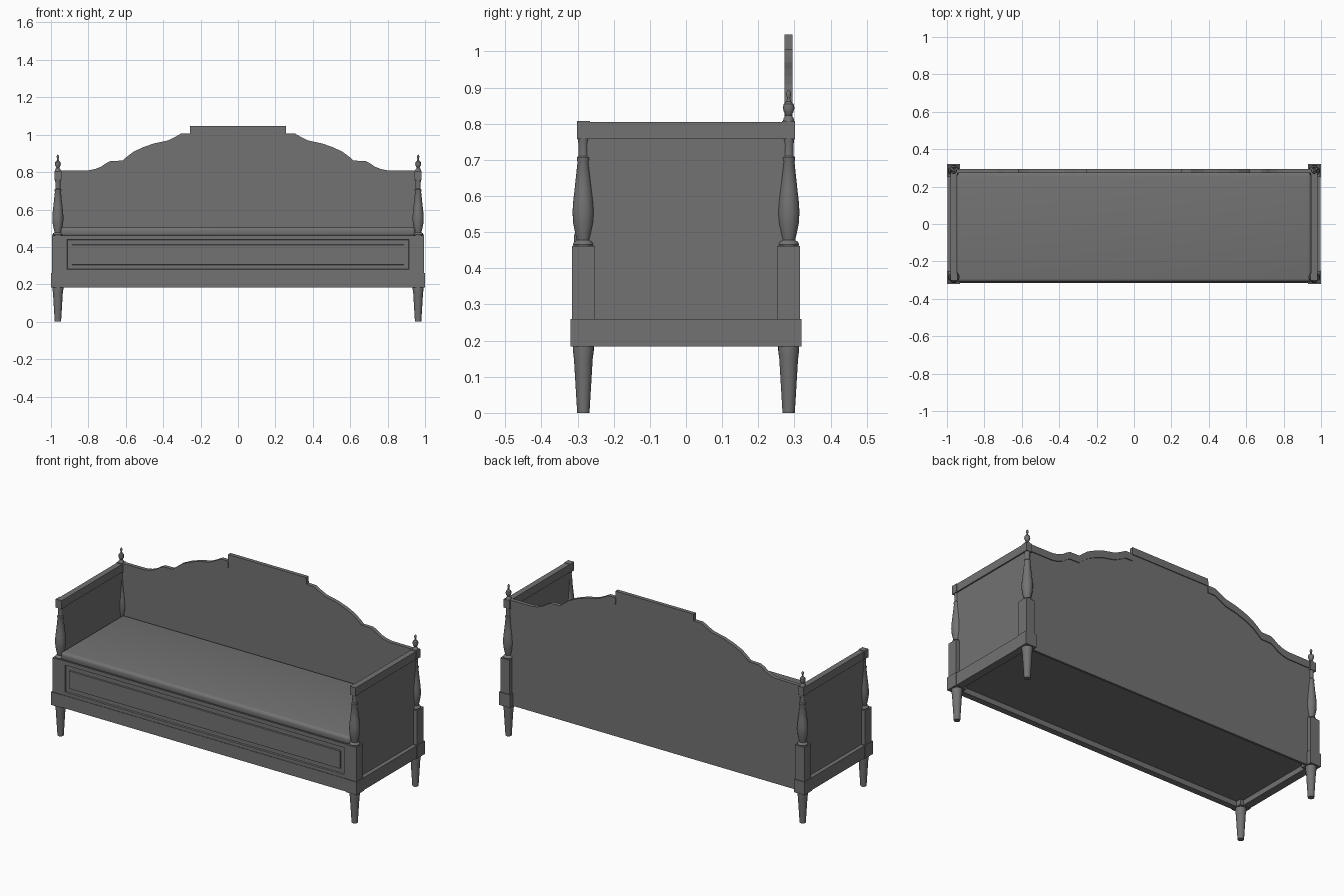
import bpy, bmesh, math

if "Cube" in bpy.data.objects:
    bpy.data.objects.remove(bpy.data.objects["Cube"], do_unlink=True)

GREY = (0.17, 0.17, 0.17, 1)
paint = bpy.data.materials.new("slate grey")
paint.use_nodes = True
paint.diffuse_color = GREY
paint.node_tree.nodes["Principled BSDF"].inputs["Base Color"].default_value = GREY


def finish(name, bm, smooth=False):
    bmesh.ops.recalc_face_normals(bm, faces=bm.faces)
    mesh = bpy.data.meshes.new(name)
    bm.to_mesh(mesh)
    bm.free()
    mesh.materials.append(paint)
    if smooth:
        mesh.polygons.foreach_set("use_smooth", [True] * len(mesh.polygons))
        mesh.set_sharp_from_angle(angle=math.radians(35))
    obj = bpy.data.objects.new(name, mesh)
    bpy.context.scene.collection.objects.link(obj)
    return obj


def box_mesh(x, y, z):
    bm = bmesh.new()
    bmesh.ops.create_cube(bm, size=1)
    for v in bm.verts:
        for i, (lo, hi) in enumerate((x, y, z)):
            v.co[i] = hi if v.co[i] > 0 else lo
    return bm


def box(name, x, y, z, bevel=0.0):
    obj = finish(name, box_mesh(x, y, z))
    if bevel:
        mod = obj.modifiers.new("soft edges", "BEVEL")
        mod.width, mod.segments = bevel, 2
    return obj


def lathe(name, profile, x, y):
    # Spin a (radius, height) profile around a vertical axis
    bm = bmesh.new()
    verts = [bm.verts.new((r, 0, z)) for r, z in profile]
    edges = [bm.edges.new(pair) for pair in zip(verts, verts[1:])]
    bmesh.ops.spin(bm, geom=verts + edges, cent=(0, 0, 0), axis=(0, 0, 1),
                   angle=math.tau, steps=24, use_merge=True)
    bmesh.ops.remove_doubles(bm, verts=bm.verts, dist=0.0001)
    bmesh.ops.translate(bm, verts=bm.verts, vec=(x, y, 0))
    return finish(name, bm, smooth=True)


def slab(name, upper, lower, y0, y1):
    # Solid between two matching (x, z) outlines
    bm = bmesh.new()
    rows = [[bm.verts.new((x, y, z)) for x, z in line]
            for y in (y0, y1) for line in (upper, lower)]
    fu, fl, bu, bl = rows
    for a, b in ((fu, fl), (bl, bu), (bu, fu), (fl, bl)):
        for i in range(len(a) - 1):
            bm.faces.new((a[i], a[i + 1], b[i + 1], b[i]))
    for i in (0, -1):
        bm.faces.new((fu[i], fl[i], bl[i], bu[i]))
    return finish(name, bm)


LEG = [(0, 0), (0.017, 0), (0.026, 0.15), (0.029, 0.172), (0.029, 0.184), (0, 0.184)]
SPINDLE = [(0, 0.455), (0.027, 0.46), (0.029, 0.466), (0.026, 0.473), (0.018, 0.478),
           (0.022, 0.495), (0.028, 0.525), (0.03, 0.555), (0.028, 0.585), (0.024, 0.62),
           (0.016, 0.695), (0.018, 0.7), (0.018, 0.706), (0.014, 0.711),
           (0.013, 0.74), (0.016, 0.76), (0, 0.76)]
FINIAL = [(0, 0.8), (0.016, 0.805), (0.014, 0.815), (0.008, 0.823), (0.013, 0.832),
          (0.016, 0.843), (0.014, 0.854), (0.006, 0.861), (0.004, 0.872), (0.007, 0.88),
          (0.006, 0.887), (0, 0.895)]


def span(sign, near, far):
    return tuple(sorted((sign * near, sign * far)))


# Corner posts: leg, skirt block, square block, spindle and cap
for sx, side in ((1, "left"), (-1, "right")):
    for sy, end in ((-1, "front"), (1, "back")):
        tag = f"{end}_{side}"
        px, py = sx * 0.963, sy * 0.284
        lathe(f"leg_{tag}", LEG, px, py)
        box(f"skirt_block_{tag}", span(sx, 0.93, 1), span(sy, 0.248, 0.32), (0.183, 0.26))
        box(f"post_block_{tag}", span(sx, 0.935, 0.995), span(sy, 0.252, 0.315), (0.258, 0.462))
        lathe(f"spindle_{tag}", SPINDLE, px, py)
        box(f"post_cap_{tag}", span(sx, 0.944, 0.982), span(sy, 0.265, 0.302), (0.757, 0.807))
    lathe(f"finial_{side}", FINIAL, sx * 0.963, 0.284)
    # Arm side
    box(f"arm_panel_{side}", span(sx, 0.953, 0.972), (-0.285, 0.285), (0.2, 0.77))
    box(f"arm_rail_{side}", span(sx, 0.946, 0.98), (-0.29, 0.29), (0.758, 0.805))
    box(f"side_skirt_{side}", span(sx, 0.95, 0.996), (-0.26, 0.26), (0.184, 0.258))

box("front_skirt", (-0.94, 0.94), (-0.316, -0.28), (0.184, 0.259))

# Front panel with a sunken frame and a raised centre field
bm = box_mesh((-0.938, 0.938), (-0.313, -0.28), (0.255, 0.462))
bm.normal_update()
field = min(bm.faces, key=lambda f: f.calc_center_median().y)
for thickness, depth in ((0.033, 0), (0.004, -0.007), (0.033, 0), (0.003, 0.007)):
    bmesh.ops.inset_region(bm, faces=[field], thickness=thickness, depth=depth)
finish("front_panel", bm)

# Seat base and mattress
box("seat_base", (-0.955, 0.955), (-0.285, 0.28), (0.215, 0.455))
bm = box_mesh((-0.948, 0.948), (-0.31, 0.276), (0.455, 0.506))
bmesh.ops.bevel(bm, geom=bm.edges[:], offset=0.018, segments=4, profile=0.5,
                affect="EDGES")
finish("mattress", bm, smooth=True)

# Shaped backrest: right half of the crest, mirrored
half = [(-0.95, 0.808), (-0.8, 0.809), (-0.765, 0.816), (-0.73, 0.83), (-0.703, 0.849),
        (-0.68, 0.86), (-0.618, 0.861), (-0.597, 0.88), (-0.56, 0.908), (-0.51, 0.932),
        (-0.45, 0.953), (-0.375, 0.969), (-0.34, 0.986), (-0.305, 1.006),
        (-0.257, 1.007), (-0.256, 1.046)]
crest = half + [(-x, z) for x, z in reversed(half)]
under = [(x, z - 0.042) for x, z in crest]
floor = [(x, 0.184) for x, z in crest]
slab("back_panel", under, floor, 0.277, 0.29)
slab("back_crest", crest, under, 0.272, 0.295)
